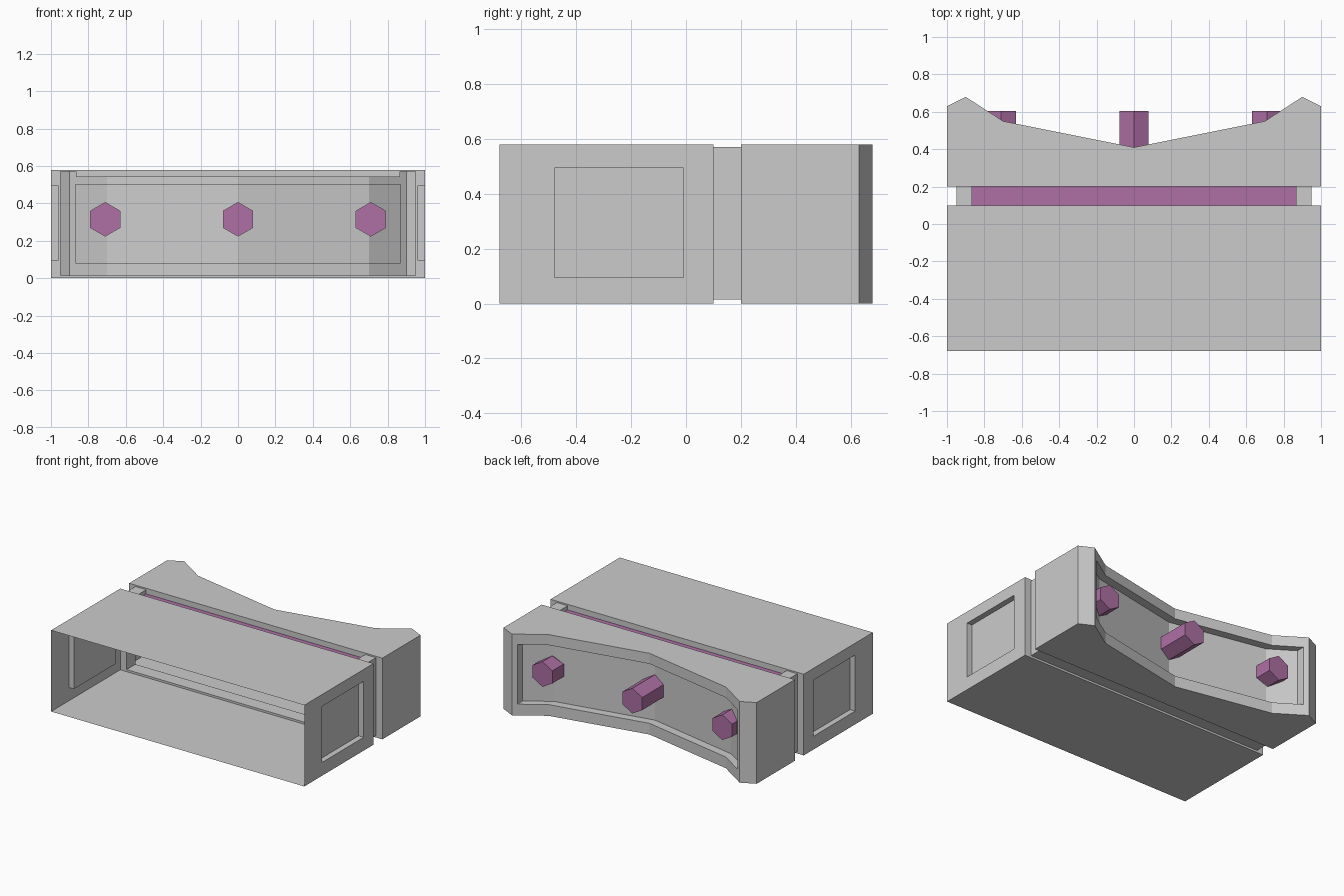
import bpy, bmesh, math
from mathutils import Vector

if "Cube" in bpy.data.objects:
    bpy.data.objects.remove(bpy.data.objects["Cube"])

W, H = 1.0, 0.58               # half width, height
Y0, Y1, Y2 = -0.68, 0.10, 0.20  # front edge, neck start, neck end
REAR = [(0, 0.41), (0.7, 0.55), (0.9, 0.68), (1.0, 0.63)]
DEPTH, PEG_END = 0.06, 0.605


def rear_y(x):
    """Depth of the folded rear face at x."""
    x = abs(x)
    for (a, ya), (b, yb) in zip(REAR, REAR[1:]):
        if x <= b + 1e-6:
            return ya + (yb - ya) * (x - a) / (b - a)


def quad(bm, *pts):
    return bm.faces.new([bm.verts.new(p) for p in pts])


def holed(bm, normal, *loops):
    """Fill a flat outline, leaving the inner loops open."""
    edges = []
    for loop in loops:
        vs = [bm.verts.new(p) for p in loop]
        edges += [bm.edges.new((vs[i - 1], vs[i])) for i in range(len(vs))]
    bmesh.ops.triangle_fill(bm, edges=edges, use_beauty=True,
                            use_dissolve=False, normal=Vector(normal))


def tube(bm, a, b):
    """Join two matching loops with a band of quads."""
    for i in range(len(a)):
        quad(bm, a[i - 1], a[i], b[i], b[i - 1])


def finish(name, bm, material=None, facing=None):
    bmesh.ops.remove_doubles(bm, verts=bm.verts[:], dist=1e-4)
    bmesh.ops.recalc_face_normals(bm, faces=bm.faces[:])
    if facing:
        flip = [f for f in bm.faces if f.normal.dot(Vector(facing)) < 0]
        bmesh.ops.reverse_faces(bm, faces=flip)
    mesh = bpy.data.meshes.new(name)
    bm.to_mesh(mesh)
    bm.free()
    ob = bpy.data.objects.new(name, mesh)
    bpy.context.collection.objects.link(ob)
    if material:
        mesh.materials.append(material)
    return ob


def at_y(loop, y):
    return [(x, y, z) for x, z in loop]


purple = bpy.data.materials.new("purple")
purple.diffuse_color = (0.42, 0.16, 0.37, 1)
purple.use_nodes = True
purple.node_tree.nodes["Principled BSDF"].inputs["Base Color"].default_value = purple.diffuse_color

outer = [(-W, 0), (W, 0), (W, H), (-W, H)]
neck = [(-0.95, 0.015), (0.95, 0.015), (0.95, 0.57), (0.865, 0.57),
        (0.865, 0.54), (-0.865, 0.54), (-0.865, 0.57), (-0.95, 0.57)]

# Front housing: thin open shell with a recessed window on each side
bm = bmesh.new()
for z in (0, H):
    quad(bm, (-W, Y0, z), (W, Y0, z), (W, Y1, z), (-W, Y1, z))
for s in (-1, 1):
    wall = [(s * W, y, z) for y, z in ((Y0, 0), (Y1, 0), (Y1, H), (Y0, H))]
    win = [(-0.48, 0.095), (-0.01, 0.095), (-0.01, 0.495), (-0.48, 0.495)]
    rim = [(s * W, y, z) for y, z in win]
    back = [(s * 0.96, y, z) for y, z in win]
    holed(bm, (s, 0, 0), wall, rim)
    tube(bm, rim, back)
    quad(bm, *back)
holed(bm, (0, 1, 0), at_y(outer, Y1), at_y(neck, Y1))
finish("front_housing", bm)

# Neck joining the housings, with a coloured strip in its top groove
bm = bmesh.new()
a, b = at_y(neck, Y1), at_y(neck, Y2)
for i in range(len(neck)):
    j = (i + 1) % len(neck)
    if i != 4:
        quad(bm, a[i], a[j], b[j], b[i])
finish("neck", bm)
bm = bmesh.new()
quad(bm, a[4], a[5], b[5], b[4])
finish("groove_strip", bm, purple, (0, 0, 1))

# Rear housing: folded rear frame with a sunken opening
bm = bmesh.new()
holed(bm, (0, -1, 0), at_y(outer, Y2), at_y(neck, Y2))
OX, Z1, Z2 = 0.87, 0.08, 0.505
xs = [-1, -0.9, -OX, -0.7, 0, 0.7, OX, 0.9, 1]
zs = [0, Z1, Z2, H]
for x0, x1 in zip(xs, xs[1:]):
    ya, yb = rear_y(x0), rear_y(x1)
    for z0, z1 in zip(zs, zs[1:]):
        if z0 == Z1 and abs(x0 + x1) / 2 < OX:
            continue
        quad(bm, (x0, ya, z0), (x1, yb, z0), (x1, yb, z1), (x0, ya, z1))
    for z in (0, H):
        quad(bm, (x0, Y2, z), (x1, Y2, z), (x1, yb, z), (x0, ya, z))
    if abs(x0 + x1) / 2 < OX:
        for z in (Z1, Z2):
            quad(bm, (x0, ya, z), (x1, yb, z),
                 (x1, yb - DEPTH, z), (x0, ya - DEPTH, z))
for s in (-1, 1):
    y, yo = rear_y(1), rear_y(OX)
    for z0, z1 in zip(zs, zs[1:]):
        quad(bm, (s, Y2, z0), (s, y, z0), (s, y, z1), (s, Y2, z1))
    quad(bm, (s * OX, yo, Z1), (s * OX, yo, Z2),
         (s * OX, yo - DEPTH, Z2), (s * OX, yo - DEPTH, Z1))
finish("rear_housing", bm)

# Sunken rear panel: flat sheet with hexagon holes, then folded to the profile
hexes = [[(cx + 0.09 * math.sin(k * math.pi / 3),
           0.315 + 0.09 * math.cos(k * math.pi / 3)) for k in range(6)]
         for cx in (-0.71, 0, 0.71)]
bm = bmesh.new()
sheet = [(-OX, Z1), (OX, Z1), (OX, Z2), (-OX, Z2)]
holed(bm, (0, 1, 0), at_y(sheet, 0), *[at_y(h, 0) for h in hexes])
for x in (-0.7, 0, 0.7):
    bmesh.ops.bisect_plane(bm, geom=bm.verts[:] + bm.edges[:] + bm.faces[:],
                           dist=1e-5, plane_co=(x, 0, 0), plane_no=(1, 0, 0))
for v in bm.verts:
    v.co.y = rear_y(v.co.x) - DEPTH
finish("rear_panel", bm, facing=(0, 1, 0))

# Hexagonal pegs rising from the panel
for name, h in zip(("left", "middle", "right"), hexes):
    bm = bmesh.new()
    tip = at_y(h, PEG_END)
    tube(bm, [(x, rear_y(x) - DEPTH, z) for x, z in h], tip)
    quad(bm, *tip)
    finish(name + "_peg", bm, purple)
